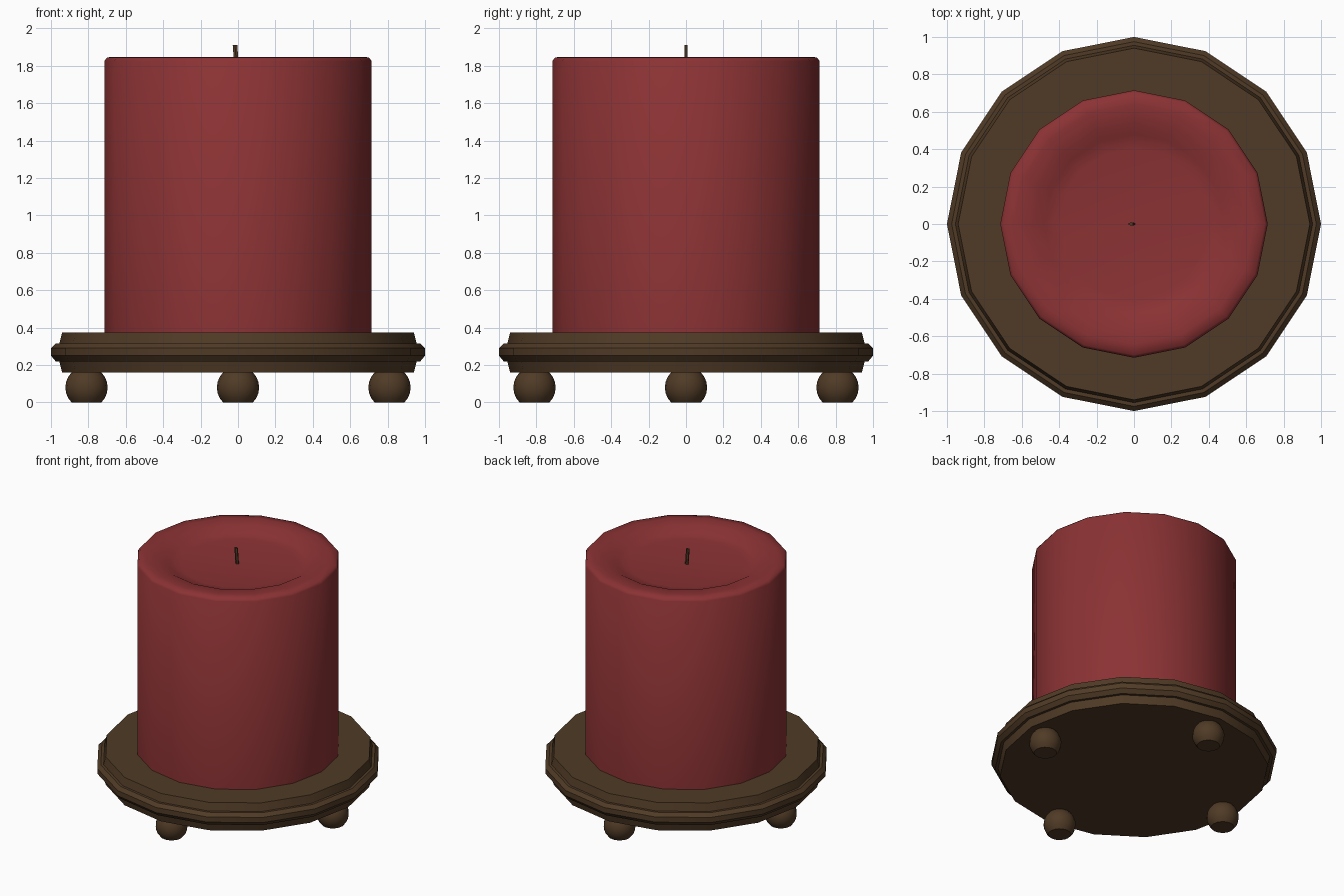
import bpy, bmesh, math
from mathutils import Vector

if "Cube" in bpy.data.objects:
    bpy.data.objects.remove(bpy.data.objects["Cube"])


def material(name, rgb):
    m = bpy.data.materials.new(name)
    m.diffuse_color = (*rgb, 1.0)
    m.use_nodes = True
    m.node_tree.nodes["Principled BSDF"].inputs["Base Color"].default_value = m.diffuse_color
    return m


wax = material("red wax", (0.26, 0.032, 0.034))
wood = material("dark brown wood", (0.080, 0.043, 0.019))


def lathe(name, profile, sides, mat, loc=(0, 0, 0), angle=35):
    """Spin (radius, z) points round z; radius 0 makes a pole."""
    bm = bmesh.new()
    rings = []
    for r, z in profile:
        if r == 0:
            rings.append([bm.verts.new((0, 0, z))] * sides)
        else:
            rings.append([bm.verts.new((r * math.cos(2 * math.pi * i / sides),
                                        r * math.sin(2 * math.pi * i / sides), z))
                          for i in range(sides)])
    for a, b in zip(rings, rings[1:]):
        for i in range(sides):
            j = (i + 1) % sides
            bm.faces.new(list(dict.fromkeys((a[i], a[j], b[j], b[i]))))
    bmesh.ops.recalc_face_normals(bm, faces=bm.faces)
    return finish(name, bm, mat, loc, angle)


def finish(name, bm, mat, loc=(0, 0, 0), angle=35):
    me = bpy.data.meshes.new(name)
    bm.to_mesh(me)
    bm.free()
    me.materials.append(mat)
    ob = bpy.data.objects.new(name, me)
    bpy.context.collection.objects.link(ob)
    ob.location = loc
    bpy.ops.object.select_all(action='DESELECT')
    ob.select_set(True)
    bpy.context.view_layer.objects.active = ob
    bpy.ops.object.shade_smooth_by_angle(angle=math.radians(angle))
    return ob


# round stand with a raised rim band
lathe("stand", [(0, 0.16), (0.94, 0.16), (0.955, 0.22), (0.975, 0.22),
                (1.0, 0.25), (1.0, 0.29), (0.975, 0.315), (0.955, 0.315),
                (0.94, 0.375), (0, 0.375)], 16, wood)

# candle with a softened edge and a shallow melted pool
lathe("candle", [(0, 0.37), (0.715, 0.37), (0.715, 1.825), (0.70, 1.845),
                 (0.64, 1.848), (0.54, 1.84), (0.48, 1.805), (0.40, 1.793),
                 (0, 1.79)], 16, wax, angle=60)

# slightly leaning wick
bm = bmesh.new()
bmesh.ops.create_cone(bm, cap_ends=True, segments=6, radius1=0.5, radius2=0.5, depth=1)
for v in bm.verts:
    t = v.co.z + 0.5
    v.co = Vector((v.co.x * 0.028 - 0.006 - 0.010 * t, v.co.y * 0.017, 1.78 + 0.13 * t))
finish("wick", bm, wood)

# four ball feet, flattened where they stand
R, CZ = 0.113, 0.08
start = -math.asin(CZ / R)
ball = [(R * math.cos(a), CZ + R * math.sin(a))
        for a in [start + (math.pi / 2 - start) * k / 9 for k in range(9)]]
foot_profile = [(0, 0)] + ball + [(0, CZ + R)]
for side, (x, y) in {"front": (0, -1), "back": (0, 1), "left": (-1, 0), "right": (1, 0)}.items():
    lathe(side + "_foot", foot_profile, 16, wood, (0.81 * x, 0.81 * y, 0))
